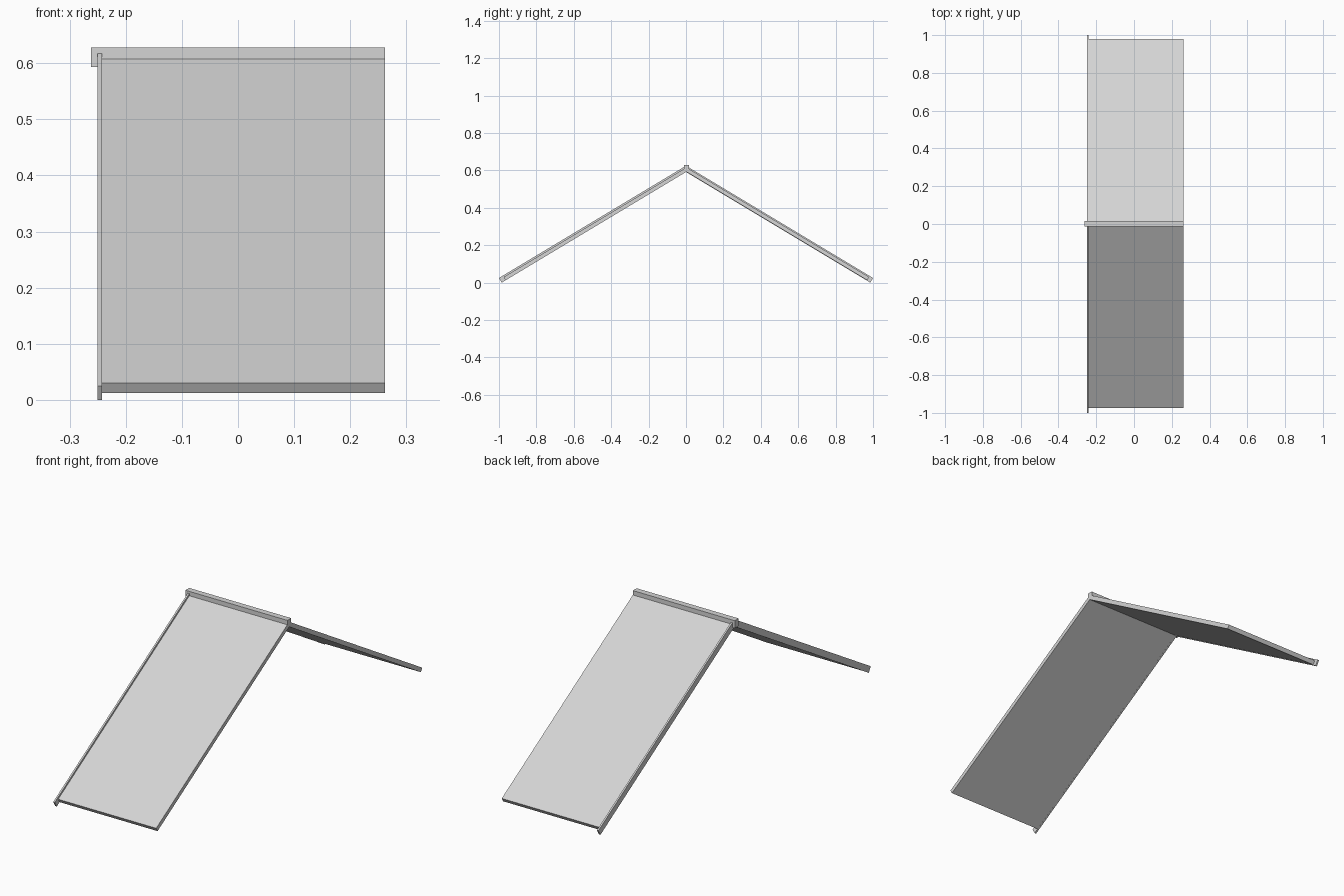
import bpy, bmesh, math

cube = bpy.data.objects.get("Cube")
if cube:
    bpy.data.objects.remove(cube, do_unlink=True)

mat = bpy.data.materials.new("light_grey_metal")
mat.use_nodes = True
GREY = (0.66, 0.66, 0.66, 1)
mat.diffuse_color = GREY
mat.node_tree.nodes["Principled BSDF"].inputs["Base Color"].default_value = GREY

PITCH = math.atan(0.6)  # roof slope


def prism(name, profile, x0, x1):
    """Extrude a (y, z) profile along x."""
    bm = bmesh.new()
    face = bm.faces.new([bm.verts.new((x0, y, z)) for y, z in profile])
    ext = bmesh.ops.extrude_face_region(bm, geom=[face])
    moved = [v for v in ext["geom"] if isinstance(v, bmesh.types.BMVert)]
    bmesh.ops.translate(bm, verts=moved, vec=(x1 - x0, 0, 0))
    bmesh.ops.recalc_face_normals(bm, faces=bm.faces)
    mesh = bpy.data.meshes.new(name)
    bm.to_mesh(mesh)
    bm.free()
    mesh.materials.append(mat)
    obj = bpy.data.objects.new(name, mesh)
    bpy.context.collection.objects.link(obj)
    return obj


def slope(name, side, reach, peak, thick, x0, x1, shift=0):
    """Sloping board: square-cut at the eave, plumb-cut at the ridge."""
    eave_z = peak - reach * math.tan(PITCH)
    pts = [(reach, eave_z), (0, peak), (0, peak - thick / math.cos(PITCH)),
           (reach - thick * math.sin(PITCH), eave_z - thick * math.cos(PITCH))]
    return prism(name, [(side * y + shift, z) for y, z in pts], x0, x1)


# Roof panels and the deeper verge trims along their right edge
for label, side in (("front", -1), ("back", 1)):
    slope(label + "_roof_panel", side, 0.977, 0.616, 0.02, -0.242, 0.262, 0.002)
    slope(label + "_verge_trim", side, 1.0, 0.625, 0.029, -0.25, -0.242)

# Ridge beam capping the joint
prism("ridge_beam", [(-0.012, 0.593), (0.016, 0.593), (0.016, 0.628), (-0.012, 0.628)],
      -0.262, 0.262)
